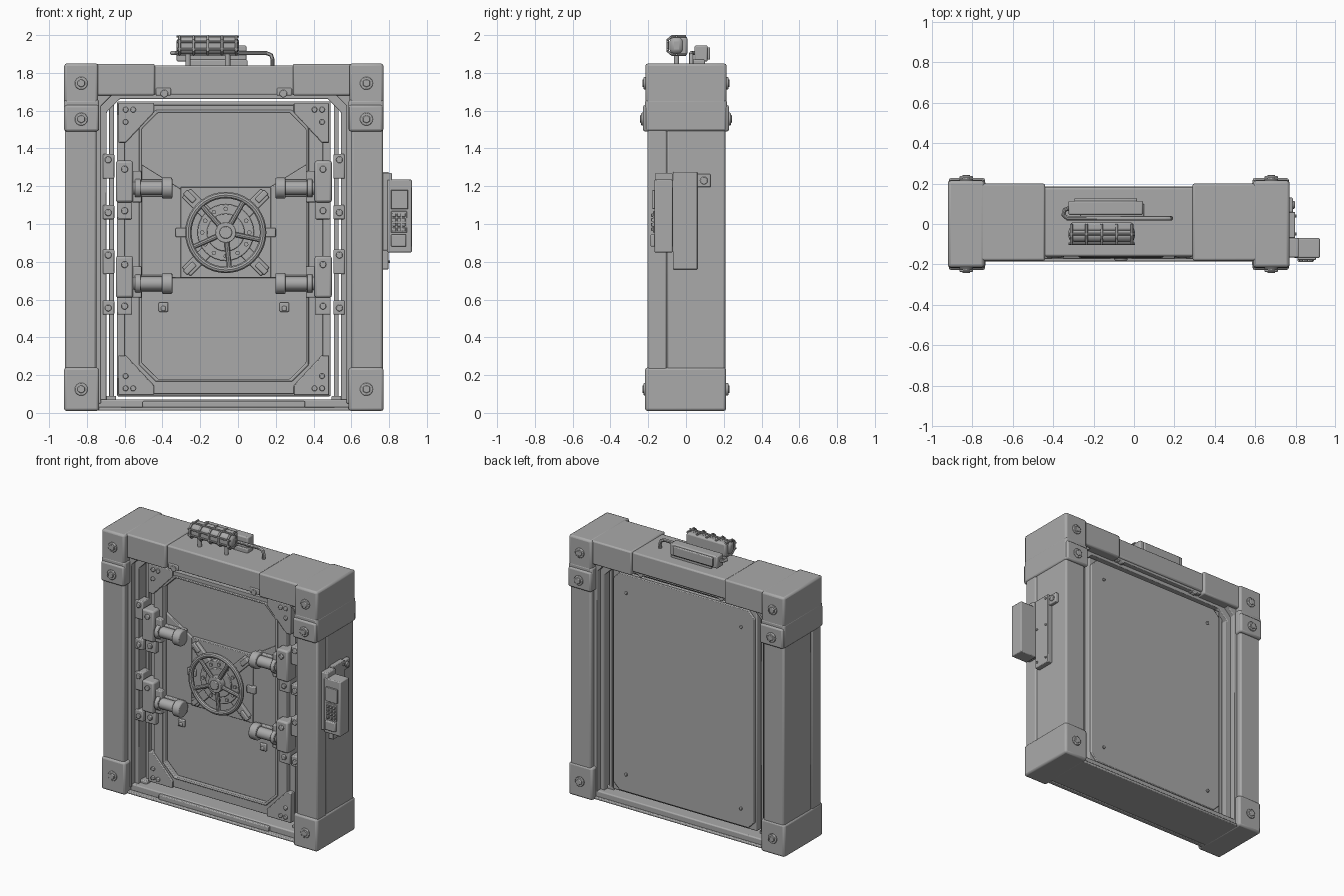
import bpy, bmesh
from math import sin, cos, pi, radians
from mathutils import Matrix, Vector

cube = bpy.data.objects.get("Cube")
if cube:
    bpy.data.objects.remove(cube, do_unlink=True)

CX = -0.075          # centre line of the doorway
SIDES = (("left", 1), ("right", -1))
FACES = (("front", -1), ("back", 1))
parts = []

steel = bpy.data.materials.new("grey_steel")
steel.use_nodes = True
GREY = (0.4, 0.4, 0.4, 1)
steel.diffuse_color = GREY
node = steel.node_tree.nodes["Principled BSDF"]
node.inputs["Base Color"].default_value = GREY
node.inputs["Roughness"].default_value = 0.6


def register(name, mesh, bevel=0.0):
    mesh.materials.clear()
    mesh.materials.append(steel)
    ob = bpy.data.objects.new(name, mesh)
    bpy.context.collection.objects.link(ob)
    ob.location.x = CX
    if bevel:
        mod = ob.modifiers.new("bevel", 'BEVEL')
        mod.width, mod.segments, mod.limit_method = bevel, 2, 'ANGLE'
    parts.append(ob)
    return ob


def finish(name, bm, bevel=0.0):
    bmesh.ops.recalc_face_normals(bm, faces=bm.faces)
    mesh = bpy.data.meshes.new(name)
    bm.to_mesh(mesh)
    bm.free()
    return register(name, mesh, bevel)


def box(name, x, y, z, bevel=0.006, turn=None):
    bm = bmesh.new()
    size = [abs(a[1] - a[0]) for a in (x, y, z)]
    mid = Vector([sum(a) / 2 for a in (x, y, z)])
    bmesh.ops.create_cube(bm, size=1, matrix=Matrix.Diagonal((*size, 1)))
    if turn:
        bmesh.ops.rotate(bm, verts=bm.verts, matrix=Matrix.Rotation(turn, 3, 'Y'))
    bmesh.ops.translate(bm, verts=bm.verts, vec=mid)
    return finish(name, bm, bevel)


def prism(name, pts, y, hole=None, bevel=0.005):
    """Outline in x,z extruded along y, with an optional matching hole."""
    bm = bmesh.new()
    loops = [[[bm.verts.new((px, d, pz)) for px, pz in ring] for d in y]
             for ring in ([pts, hole] if hole else [pts])]
    n = len(pts)
    for a, b in loops:
        for i in range(n):
            j = (i + 1) % n
            bm.faces.new((a[i], a[j], b[j], b[i]))
    for k in (0, 1):
        if hole:
            o, h = loops[0][k], loops[1][k]
            for i in range(n):
                j = (i + 1) % n
                bm.faces.new((o[i], o[j], h[j], h[i]))
        else:
            bm.faces.new(loops[0][k])
    return finish(name, bm, bevel)


def cyl(name, at, r, depth, axis='Y', n=24, r2=None, bevel=0.004):
    bm = bmesh.new()
    turn = {'X': Matrix.Rotation(pi / 2, 4, 'Y'), 'Y': Matrix.Rotation(pi / 2, 4, 'X'), 'Z': Matrix()}
    bmesh.ops.create_cone(bm, cap_ends=True, segments=n, radius1=r, radius2=r2 or r, depth=depth,
                          matrix=Matrix.Translation(at) @ turn[axis[-1]])
    return finish(name, bm, bevel)


def tube(name, pts, r, cyclic=False):
    cu = bpy.data.curves.new(name, 'CURVE')
    cu.dimensions, cu.bevel_depth, cu.bevel_resolution, cu.use_fill_caps = '3D', r, 3, True
    sp = cu.splines.new('POLY')
    sp.points.add(len(pts) - 1)
    for p, co in zip(sp.points, pts):
        p.co = (*co, 1)
    sp.use_cyclic_u = cyclic
    tmp = bpy.data.objects.new(name + "_path", cu)
    mesh = bpy.data.meshes.new_from_object(tmp)
    bpy.data.objects.remove(tmp)
    bpy.data.curves.remove(cu)
    return register(name, mesh)


def octagon(w, z0, z1, c):
    right = [(w - c, z0), (w, z0 + c), (w, z1 - c), (w - c, z1)]
    return right + [(-x, z) for x, z in reversed(right)]


def arch(w, top, c, z0=0.05):
    right = [(w, z0), (w, top - c), (w - c, top)]
    return right + [(-x, z) for x, z in reversed(right)]


def arch_ring(name, outer, inner, y):
    """Open-bottomed arch made from two matching outlines."""
    return prism(name, outer + inner[::-1], y)


def span(s, a, b):
    return sorted((s * a, s * b))


# Posts, corner blocks, boots and their bolts
for side, s in SIDES:
    box(side + "_post_front", span(s, 0.675, 0.842), (-0.205, -0.1), (0.02, 1.6), 0.012)
    box(side + "_post_back", span(s, 0.675, 0.838), (-0.102, 0.208), (0.02, 1.6), 0.012)
    box(side + "_upper_corner", span(s, 0.665, 0.845), (-0.215, 0.215), (1.635, 1.85), 0.014)
    box(side + "_lintel_sleeve", span(s, 0.365, 0.8), (-0.182, 0.2), (1.68, 1.848), 0.01)
    box(side + "_lower_corner", span(s, 0.66, 0.846), (-0.217, 0.217), (1.49, 1.66), 0.014)
    box(side + "_boot", span(s, 0.66, 0.846), (-0.217, 0.213), (0.01, 0.24), 0.014)
    for face, f in FACES:
        box(f"{side}_{face}_strap", span(s, 0.662, 0.842), span(f, 0.18, 0.228), (1.49, 1.63), 0.012)
        for z, d in ((1.745, 0.218), (1.555, 0.231), (0.125, 0.218)):
            at = (s * 0.755, f * d, z)
            cyl(f"{side}_{face}_washer", at, 0.034, 0.012)
            cyl(f"{side}_{face}_bolt", at, 0.022, 0.024, n=6)
    # Roller brackets under the lintel
    for face, f in FACES:
        box(f"{side}_{face}_lintel_tab", span(s, 0.28, 0.36), span(f, 0.13, 0.165), (1.68, 1.72))
        cyl(f"{side}_{face}_lintel_roller", (s * 0.315, f * 0.155, 1.69), 0.02, 0.03)

# Lintel and sill
box("lintel", (-0.44, 0.44), (-0.16, 0.182), (1.7, 1.84), 0.01)
box("sill", (-0.69, 0.69), (-0.15, 0.17), (0.012, 0.07), 0.008)
box("sill_front_strip", (-0.43, 0.43), (-0.17, -0.14), (0.025, 0.062))
for face, f in FACES:
    box(face + "_sill_rail", (-0.68, 0.68), span(f, 0.15, 0.185), (0.012, 0.03))

# Stepped inner frame
arch_ring("inner_frame_outer_step", arch(0.69, 1.72, 0.05), arch(0.65, 1.685, 0.06), (-0.16, 0.17))
arch_ring("inner_frame_inner_step", arch(0.66, 1.70, 0.06), arch(0.62, 1.662, 0.07), (-0.12, 0.135))
for side, s in SIDES:
    box(side + "_guide_rail", span(s, 0.582, 0.607), (-0.06, 0.1), (0.07, 1.64), 0.004)
    box(side + "_guide_foot", span(s, 0.57, 0.66), (-0.1, 0.1), (0.06, 0.09))

# Door slab, rear plate and front border
box("door_slab", (-0.565, 0.565), (-0.06, 0.12), (0.088, 1.648))
prism("door_back_plate", octagon(0.555, 0.1, 1.64, 0.05), (0.11, 0.132))
prism("door_border", octagon(0.525, 0.1, 1.63, 0.06), (-0.088, -0.05), octagon(0.438, 0.175, 1.592, 0.085))
prism("door_border_lip", octagon(0.45, 0.165, 1.603, 0.09), (-0.097, -0.06), octagon(0.434, 0.18, 1.588, 0.085))
for side, s in SIDES:
    for z, u in ((0.095, 1), (1.64, -1)):
        prism(side + "_door_gusset", [(s * 0.558, z), (s * 0.558, z + u * 0.21), (s * 0.52, z + u * 0.21),
              (s * 0.37, z + u * 0.05), (s * 0.37, z)], (-0.1, -0.05))
        for dx, dz in ((0.52, 0.035), (0.48, 0.035), (0.52, 0.1)):
            cyl(side + "_gusset_bolt", (s * dx, -0.103, z + u * dz), 0.015, 0.014, n=12)
        cyl(side + "_back_rivet", (s * 0.45, 0.134, z + u * 0.13), 0.011, 0.014, n=12)
    # Raised wings flanking the wheel plate
    prism(side + "_door_wing", [(s * 0.445, 1.32), (s * 0.22, 1.18), (s * 0.22, 0.715), (s * 0.445, 0.715)],
          (-0.076, -0.05))
    box(side + "_latch_plate", span(s, 0.295, 0.345), (-0.075, -0.05), (0.535, 0.585))
    box(side + "_latch_tab", span(s, 0.308, 0.332), (-0.082, -0.05), (0.54, 0.565))

# Locking bolts at both heights on both sides
for side, s in SIDES:
    for level, z in (("upper", 1.19), ("lower", 0.685)):
        n = f"{side}_{level}_"
        box(n + "frame_bracket", span(s, 0.58, 0.64), (-0.13, -0.05), (z + 0.05, z + 0.18))
        box(n + "frame_foot", span(s, 0.58, 0.64), (-0.13, -0.05), (z - 0.165, z - 0.09))
        box(n + "lock_housing", span(s, 0.48, 0.572), (-0.155, -0.05), (z - 0.075, z + 0.145), 0.012)
        box(n + "lock_foot", span(s, 0.485, 0.565), (-0.125, -0.05), (z - 0.165, z - 0.06))
        box(n + "lock_cheek", span(s, 0.435, 0.49), (-0.13, -0.05), (z - 0.075, z + 0.09))
        cyl(n + "lock_rod", (s * 0.4, -0.115, z), 0.037, 0.16, 'X')
        cyl(n + "lock_collar", (s * 0.455, -0.115, z), 0.05, 0.03, 'X')
        cyl(n + "lock_cap", (s * 0.3, -0.115, z), 0.056, 0.055, 'X', bevel=0.008)
        box(n + "lock_saddle", span(s, 0.28, 0.45), (-0.095, -0.05), (z - 0.045, z + 0.045))
        for dx, y, dz in ((0.525, -0.158, 0.1), (0.525, -0.128, -0.12), (0.612, -0.132, 0.15), (0.612, -0.132, -0.13)):
            cyl(n + "lock_bolt", (s * dx, y, z + dz), 0.018, 0.016, n=12)

# Wheel plate, cross arms and dial
WX, WZ = 0.01, 0.955
box("wheel_plate", (WX - 0.24, WX + 0.24), (-0.085, -0.05), (WZ - 0.24, WZ + 0.24), 0.004)
for a in (45, -45):
    box("cross_arm", (WX - 0.295, WX + 0.295), (-0.106, -0.06), (WZ - 0.032, WZ + 0.032), turn=radians(a))
    for k in (-1, 1):
        box("cross_arm_pad", (WX + k * 0.19 - 0.035, WX + k * 0.19 + 0.035), (-0.115, -0.08),
            (WZ - k * 0.19 * (1 if a > 0 else -1) - 0.016, WZ - k * 0.19 * (1 if a > 0 else -1) + 0.016),
            turn=radians(a))
for s in (-1, 1):
    box("wheel_plate_tab", span(1, WX + s * 0.2, WX + s * 0.265), (-0.1, -0.05), (WZ - 0.025, WZ + 0.025))
cyl("dial_base", (WX, -0.1, WZ), 0.15, 0.035, n=32)
cyl("dial_middle", (WX, -0.115, WZ), 0.1, 0.03, n=32)
for i in range(12):
    a = 2 * pi * i / 12
    cyl("dial_bolt", (WX + 0.125 * cos(a), -0.12, WZ + 0.125 * sin(a)), 0.012, 0.014, n=8, bevel=0)

# Hand wheel
tube("wheel_rim", [(WX + 0.198 * cos(2 * pi * i / 40), -0.15, WZ + 0.198 * sin(2 * pi * i / 40))
                   for i in range(40)], 0.018, True)
for i in range(5):
    a = radians(60 + 72 * i)
    tube("wheel_spoke", [(WX + r * cos(a), -0.15, WZ + r * sin(a)) for r in (0.02, 0.195)], 0.014)
cyl("wheel_hub", (WX, -0.14, WZ), 0.055, 0.06)
cyl("wheel_hub_cap", (WX, -0.165, WZ), 0.033, 0.03)

# Control box on the left flank
box("control_backplate", (0.83, 0.872), (-0.07, 0.06), (0.76, 1.275), 0.004)
box("control_side_tab", (0.83, 0.862), (0.05, 0.13), (1.195, 1.265))
cyl("control_tab_bolt", (0.864, 0.095, 1.23), 0.02, 0.014, 'X')
box("control_box", (0.865, 0.995), (-0.168, -0.07), (0.85, 1.235), 0.006)
box("control_hood", (0.84, 0.89), (-0.165, -0.07), (0.86, 1.27))
box("control_screen", (0.885, 0.975), (-0.178, -0.16), (1.08, 1.18), 0.003)
box("control_lower_pad", (0.885, 0.965), (-0.188, -0.16), (0.88, 0.945))
box("keypad_plate", (0.885, 0.97), (-0.175, -0.16), (0.955, 1.068), 0.003)
for i in range(3):
    for j in range(4):
        x, z = 0.902 + i * 0.025, 0.972 + j * 0.025
        box("keypad_key", (x - 0.009, x + 0.009), (-0.184, -0.17), (z - 0.009, z + 0.009), 0.002)
for y, z in ((-0.05, 0.8), (-0.05, 1.05), (0.04, 0.8), (0.04, 1.05), (0.04, 1.25)):
    cyl("backplate_rivet", (0.874, y, z), 0.008, 0.01, 'X', n=10, bevel=0)

# Caged warning lamp on the lintel
box("lamp_body", (-0.25, 0.08), (-0.088, -0.012), (1.9, 1.99), 0.025)
box("lamp_base", (-0.24, 0.07), (-0.035, 0.008), (1.893, 1.992), 0.012)
for x in (-0.235, -0.16, -0.085, -0.01, 0.065):
    tube("lamp_cage_hoop", [(x, 0, 1.897), (x, -0.075, 1.897), (x, -0.097, 1.915),
                            (x, -0.097, 1.975), (x, -0.075, 1.993), (x, 0, 1.993)], 0.007)
for y, z in ((-0.097, 1.925), (-0.097, 1.965), (-0.05, 1.993), (-0.05, 1.897)):
    tube("lamp_cage_bar", [(-0.25, y, z), (0.08, y, z)], 0.006)
for x in (-0.19, 0.02):
    cyl("lamp_leg", (x, -0.05, 1.87), 0.014, 0.07, 'Z')

# Junction box and conduit behind the lamp
box("junction_box", (-0.25, 0.12), (0.045, 0.115), (1.86, 1.945), 0.008)
box("junction_lid", (-0.22, 0.09), (0.1, 0.128), (1.87, 1.935))
box("junction_foot", (-0.19, 0.125), (0.035, 0.1), (1.83, 1.87))
tube("conduit", [(-0.24, 0.08, 1.905), (-0.268, 0.07, 1.905), (-0.275, 0.045, 1.905), (-0.255, 0.028, 1.905),
                 (0.225, 0.028, 1.905), (0.25, 0.028, 1.895), (0.258, 0.028, 1.87), (0.258, 0.028, 1.83)], 0.011)

# Smooth shading with sharp corners kept
bpy.ops.object.select_all(action='DESELECT')
for ob in parts:
    ob.select_set(True)
bpy.context.view_layer.objects.active = parts[0]
bpy.ops.object.shade_smooth_by_angle(angle=radians(35))
